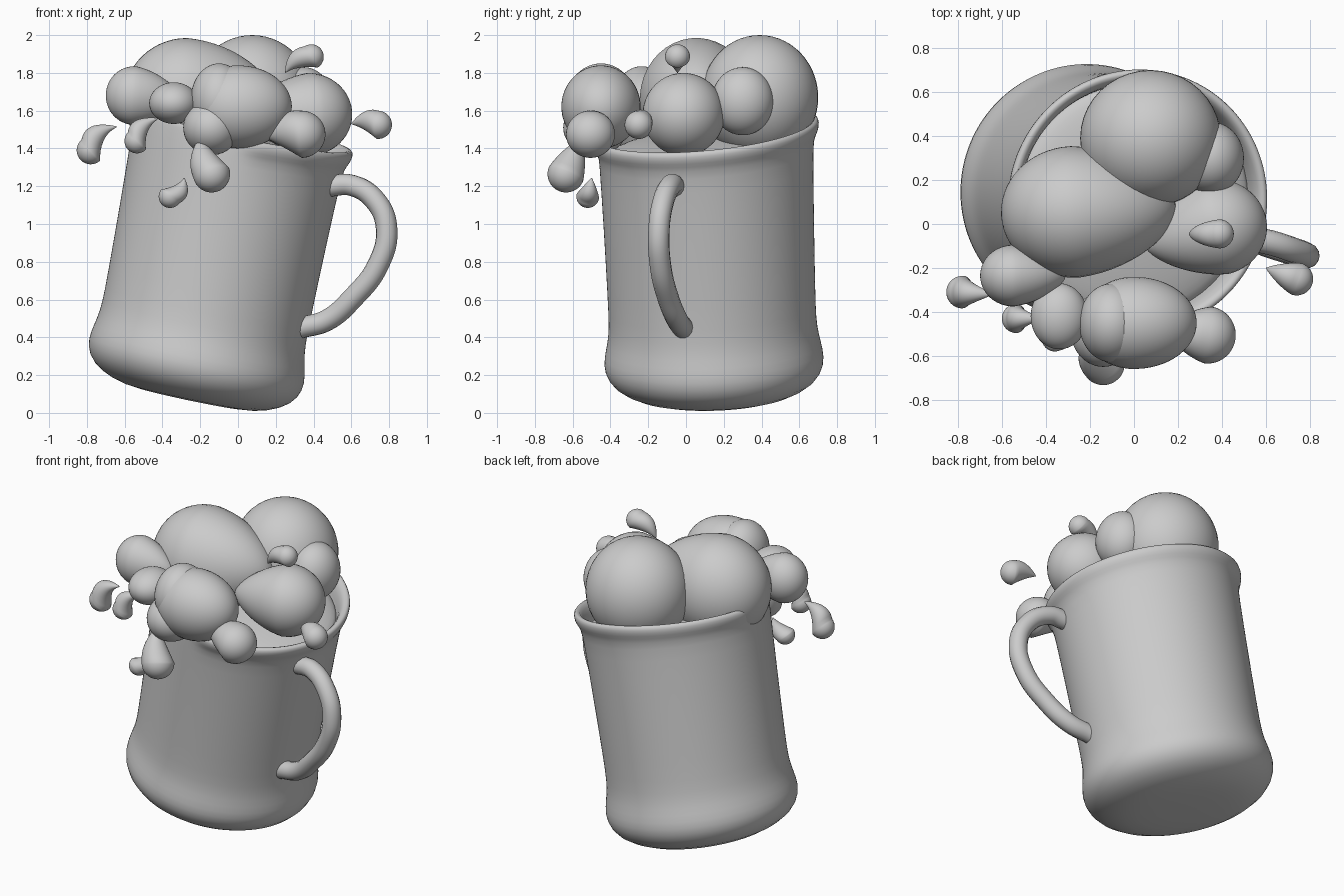
import bpy, bmesh, math
from mathutils import Vector as V

if "Cube" in bpy.data.objects:
    bpy.data.objects.remove(bpy.data.objects["Cube"])


def finish(name, bm, subsurf=0):
    bmesh.ops.recalc_face_normals(bm, faces=bm.faces)
    me = bpy.data.meshes.new(name)
    bm.to_mesh(me)
    bm.free()
    for p in me.polygons:
        p.use_smooth = True
    ob = bpy.data.objects.new(name, me)
    bpy.context.collection.objects.link(ob)
    if subsurf:
        ob.modifiers.new("smooth", 'SUBSURF').levels = subsurf
    return ob


# Leaning axis of the mug, s measured up from the widest ring
def axis_point(s):
    return V((-0.23 + 0.195 * s, 0.15 - 0.037 * s, 0.22 + s))


def axis_frame(s):
    n = V((0.21, -0.035 - 0.045 * max(s, 0), 1)).normalized()
    x = (V((1, 0, 0)) - n * n.x).normalized()
    return n, x, n.cross(x)


def lip_amount(a):
    # the lip fades away on the front left, where the foam spills
    d = abs((math.degrees(a) - 225 + 180) % 360 - 180)
    t = min(1, max(0, (d - 42) / 12))
    return t * t * (3 - 2 * t)


# Mug body: (height, radius, extra lip radius)
profile = [(-.15, .02, 0), (-.148, .3, 0), (-.125, .42, 0), (-.065, .54, 0),
           (.02, .584, 0), (.09, .58, 0), (.17, .56, 0), (.25, .549, 0),
           (.4, .55, 0), (.8, .558, 0), (1.1, .567, 0), (1.19, .57, .003),
           (1.225, .57, .027), (1.265, .57, .036), (1.29, .568, .028),
           (1.288, .55, .015), (1.24, .54, 0), (1.15, .53, 0), (1.08, .52, 0),
           (1.07, .02, 0)]
SEG = 72
bm = bmesh.new()
rings = []
for s, r, lip in profile:
    c, (n, x, y) = axis_point(s), axis_frame(s)
    ring = []
    for i in range(SEG):
        a = 2 * math.pi * i / SEG
        rr = r + lip * lip_amount(a)
        ring.append(bm.verts.new(c + x * rr * math.cos(a) + y * rr * math.sin(a)))
    rings.append(ring)
for p, q in zip(rings, rings[1:]):
    for i in range(SEG):
        j = (i + 1) % SEG
        bm.faces.new((p[i], p[j], q[j], q[i]))
bm.faces.new(rings[0][::-1])
bm.faces.new(rings[-1])
finish("mug_body", bm, 1)

# Foam surface inside the rim
bm = bmesh.new()
bmesh.ops.create_uvsphere(bm, u_segments=48, v_segments=24, radius=1)
c, (n, x, y) = axis_point(1.16), axis_frame(1.16)
for v in bm.verts:
    p = v.co.copy()
    v.co = c + x * p.x * .535 + y * p.y * .535 + n * p.z * .09
finish("foam_surface", bm)

# Handle: tube along a smooth path
cu = bpy.data.curves.new("handle", 'CURVE')
cu.dimensions = '3D'
cu.bevel_depth = 0.057
cu.bevel_resolution = 5
cu.resolution_u = 10
cu.use_fill_caps = True
path = [(.48, -.06, 1.2), (.60, -.08, 1.205), (.73, -.12, 1.12), (.787, -.143, .97),
        (.74, -.135, .78), (.61, -.095, .61), (.47, -.045, .49), (.33, -.015, .45)]
sp = cu.splines.new('BEZIER')
sp.bezier_points.add(len(path) - 1)
for bp, p in zip(sp.bezier_points, path):
    bp.co = p
    bp.handle_left_type = bp.handle_right_type = 'AUTO'
bpy.context.collection.objects.link(bpy.data.objects.new("handle", cu))


# Rounded blob, optionally drawn out to a tail tip
def blob(name, center, radii, tip=None, sharp=0.0, bend=(0, 0, 0)):
    bm = bmesh.new()
    bmesh.ops.create_uvsphere(bm, u_segments=40, v_segments=28, radius=1)
    c, r = V(center), V(radii)
    if tip:
        tail = V(tip) - c
        t = tail.normalized()
        rot = V((0, 0, 1)).rotation_difference(t)
    for v in bm.verts:
        d = v.co.copy()
        if tip:
            d = rot @ d
            w = d.dot(t)
            if w > 0:
                d = (d - t * w) * (1 - sharp + sharp * math.sqrt(max(0, 1 - w)))
                v.co = c + d * r + tail * w + V(bend) * 4 * w * (1 - w)
                continue
        v.co = c + d * r
    return finish(name, bm)


# Large foam bubbles
blob("foam_back", (.075, .39, 1.67), (.32, .31, .33))
blob("foam_middle", (-.27, .055, 1.66), (.335, .3, .325), (.19, .08, 1.66), .25)
blob("foam_right", (.37, -.015, 1.58), (.235, .22, .22), (.05, -.1, 1.58), .5)
blob("foam_front", (0, -.45, 1.62), (.285, .21, .22), (-.24, -.43, 1.6))
blob("foam_front_peak", (-.1, -.45, 1.66), (.15, .18, .19))
blob("foam_front_low", (-.14, -.48, 1.51), (.15, .17, .145))
blob("foam_left", (-.55, -.235, 1.68), (.15, .14, .155), (-.31, -.23, 1.66), .4)
blob("foam_front_left", (-.34, -.42, 1.64), (.13, .15, .11))
blob("foam_back_right", (.35, .3, 1.65), (.15, .165, .18))
blob("foam_front_right", (.335, -.505, 1.475), (.128, .13, .125), (.14, -.48, 1.47), .7,
     (0, 0, .02))

# Splashing drops: centre, radius, tail tip, bend
drops = [((.388, -.045, 1.885), .066, (.25, -.045, 1.8), (-.02, 0, .02)),
         ((.74, -.25, 1.525), .075, (.6, -.2, 1.53), (0, 0, .02)),
         ((-.78, -.31, 1.39), .074, (-.64, -.32, 1.515), (-.03, 0, .03)),
         ((-.535, -.43, 1.44), .066, (-.42, -.43, 1.56), (-.03, 0, .02)),
         ((-.14, -.635, 1.265), .098, (-.2, -.55, 1.46), (-.02, 0, 0)),
         ((-.36, -.52, 1.145), .06, (-.285, -.5, 1.245), (.025, 0, -.01))]
for i, (c, r, tip, bend) in enumerate(drops):
    blob(f"drop_{i + 1}", c, (r, r, r), tip, .9, bend)
